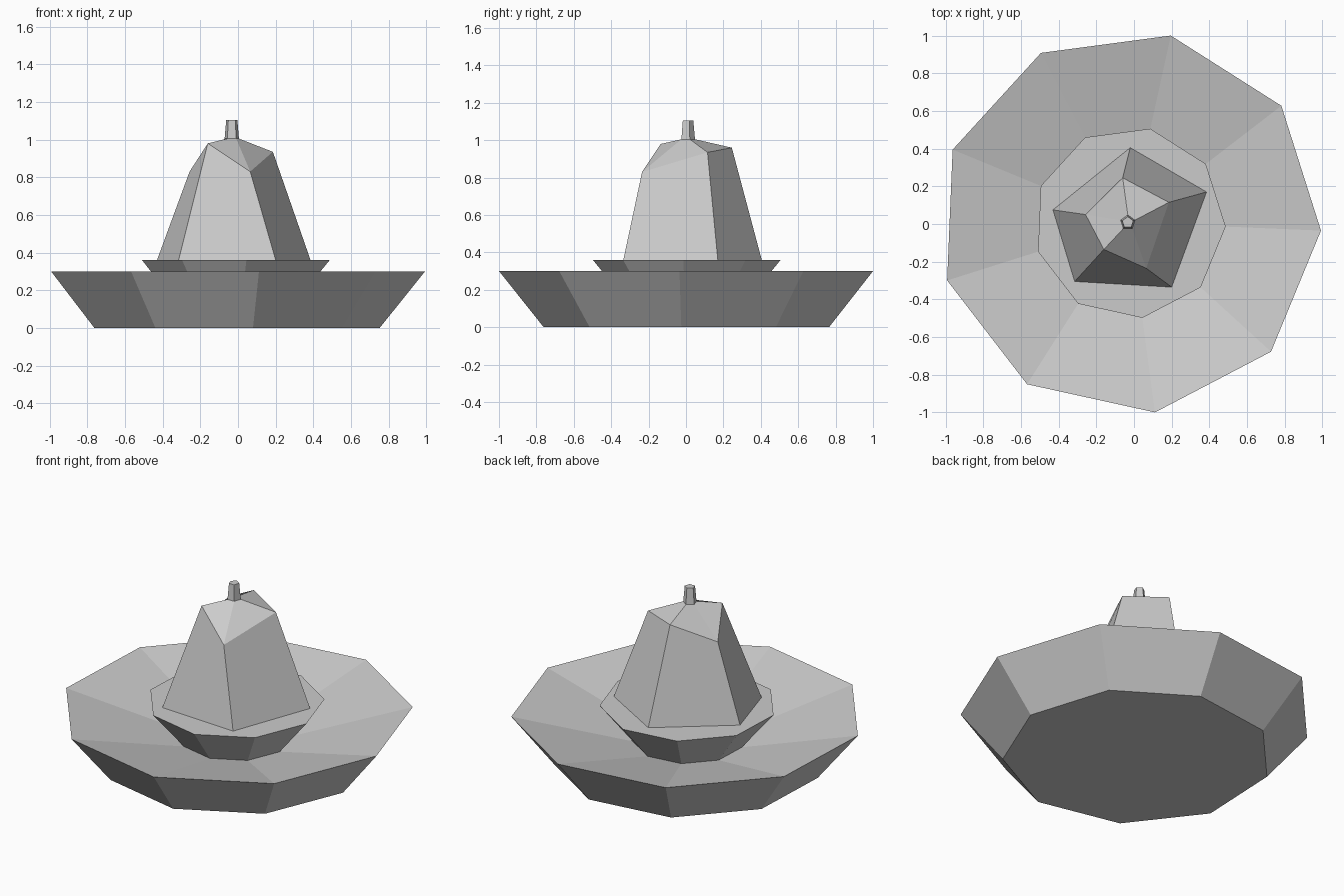
import bpy
from math import sin, cos, radians

if "Cube" in bpy.data.objects:
    bpy.data.objects.remove(bpy.data.objects["Cube"])

CX, CY = -0.023, 0.0075


def ring(n, r, z, start, cx=CX, cy=CY):
    return [(cx + r * cos(radians(start + 360 * i / n)),
             cy + r * sin(radians(start + 360 * i / n)), z) for i in range(n)]


def loft(name, rings):
    # Skin equal-sized counter-clockwise rings from bottom to top, capping both ends
    n = len(rings[0])
    verts = [v for r in rings for v in r]
    faces = [tuple(reversed(range(n)))]
    for k in range(len(rings) - 1):
        for i in range(n):
            j = (i + 1) % n
            faces.append((k * n + i, k * n + j, (k + 1) * n + j, (k + 1) * n + i))
    faces.append(tuple(range(len(verts) - n, len(verts))))
    mesh = bpy.data.meshes.new(name)
    mesh.from_pydata(verts, [], faces)
    obj = bpy.data.objects.new(name, mesh)
    bpy.context.collection.objects.link(obj)
    return obj


# Nine-sided dish, its sunken upper surface and the flared collar in the middle
profile = [(0.775, 0), (1.016, 0.30), (0.32, 0.13), (0.51, 0.36)]
loft("dish_and_collar", [ring(9, r, z, -2.4) for r, z in profile])

# Uneven five-sided dome with a small tapered knob on top
base = [(-0.02, 0.405, 0.36), (-0.43, 0.075, 0.36), (-0.315, -0.305, 0.36),
        (0.20, -0.335, 0.36), (0.385, 0.17, 0.36)]
shoulder = [(-0.06, 0.245, 0.96), (-0.257, 0.05, 0.83), (-0.16, -0.135, 0.98),
            (0.065, -0.235, 0.83), (0.185, 0.115, 0.935)]
knob = [ring(5, r, z, 90, -0.033, 0.008) for r, z in [(0.04, 1.005), (0.031, 1.105)]]
loft("dome_and_knob", [base, shoulder] + knob)
